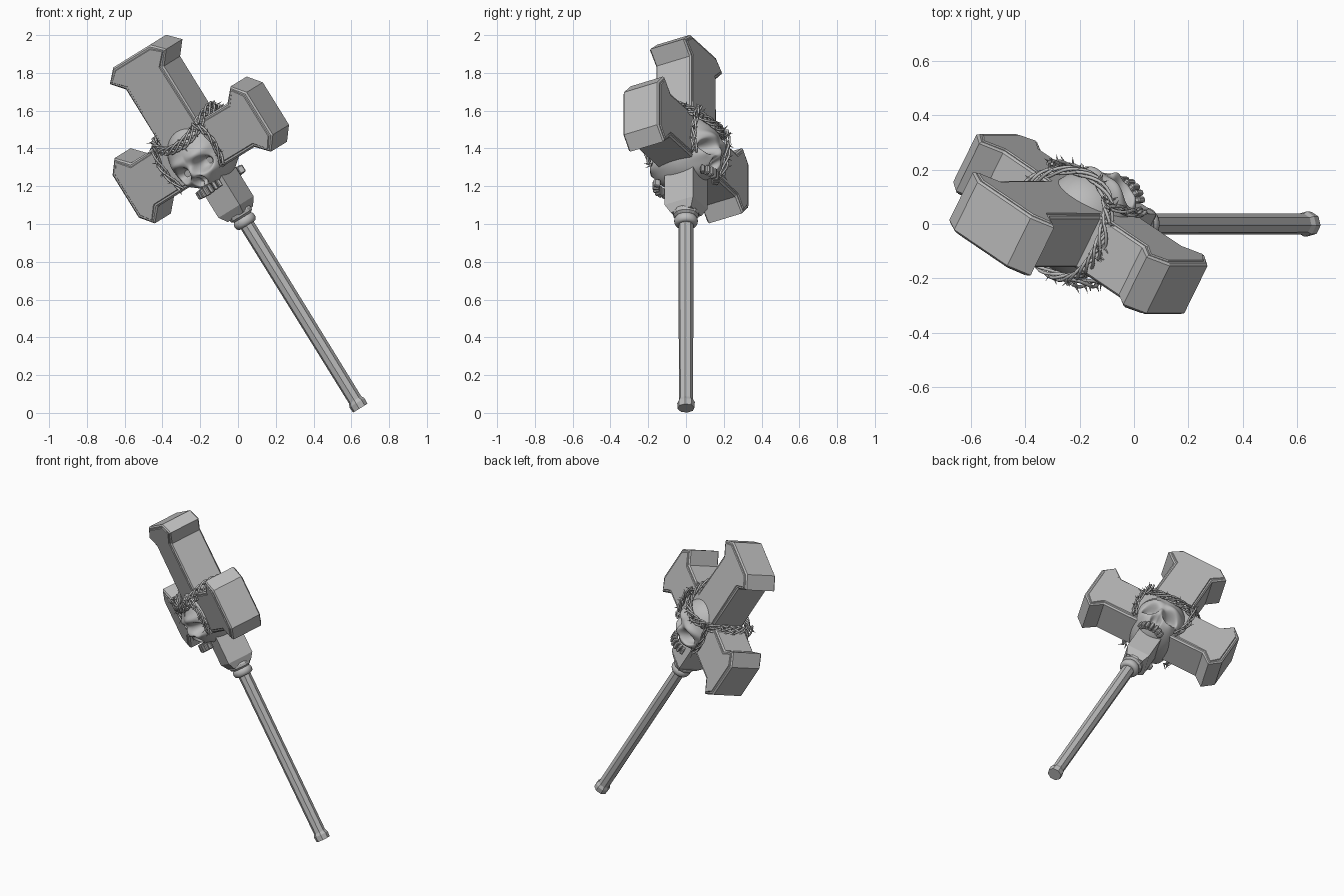
import bpy, bmesh, math, random
from mathutils import Matrix, Vector

random.seed(4)
if "Cube" in bpy.data.objects:
    bpy.data.objects.remove(bpy.data.objects["Cube"])

# Modelled upright along z, then tilted and twisted into its final pose
POSE = (Matrix.Translation((0.641, 0, 0.035))
        @ Matrix.Rotation(math.radians(-31.7), 4, 'Y')
        @ Matrix.Rotation(math.radians(-30), 4, 'Z'))
MID = 1.595     # height of the cross centre along the handle

stone = bpy.data.materials.new("grey stone")
stone.use_nodes = True
GREY = (0.5, 0.5, 0.5, 1)
stone.diffuse_color = GREY
stone.node_tree.nodes["Principled BSDF"].inputs["Base Color"].default_value = GREY


def place(name, data):
    obj = bpy.data.objects.new(name, data)
    bpy.context.collection.objects.link(obj)
    data.materials.append(stone)
    obj.matrix_world = POSE
    return obj


def finish(name, bm, smooth=False):
    bmesh.ops.recalc_face_normals(bm, faces=bm.faces)
    mesh = bpy.data.meshes.new(name)
    bm.to_mesh(mesh)
    bm.free()
    for poly in mesh.polygons:
        poly.use_smooth = smooth
    return place(name, mesh)


def loft(name, sections, sides, smooth=False):
    """Stack of polygon rings (height, x radius, y radius), capped."""
    bm = bmesh.new()
    rings = []
    for z, rx, ry in sections:
        angles = [math.tau * (i + 0.5) / sides for i in range(sides)]
        rings.append([bm.verts.new((rx * math.cos(t), ry * math.sin(t), z)) for t in angles])
    for low, high in zip(rings, rings[1:]):
        for i in range(sides):
            j = (i + 1) % sides
            bm.faces.new((low[i], low[j], high[j], high[i]))
    bm.faces.new(rings[0])
    bm.faces.new(rings[-1])
    return finish(name, bm, smooth)


# Handle, pommel, collar and neck
loft("handle", [(0, .038, .038), (1.18, .04, .04)], 8)
loft("pommel", [(-.012, .045, .045), (.022, .047, .047), (.04, .038, .038)], 8)
collar = [(1.152 + .026 * math.sin(t), .044 + .019 * math.cos(t), .044 + .019 * math.cos(t))
          for t in (math.pi * (k / 8 - .5) for k in range(9))]
loft("collar", collar, 24, True)
loft("neck", [(1.17, .048, .048), (1.185, .068, .068), (1.2, .07, .07), (1.225, .06, .06)], 12)
r2 = math.sqrt(2)
loft("lower_arm", [(1.195, .055 * r2, .062 * r2), (1.24, .076 * r2, .087 * r2),
                   (1.5, .076 * r2, .087 * r2)], 4)

# Cross-shaped head with three flared arms
STEM, FLARE, TIP, HALF = .136, .203, .132, .1
outline = [(STEM, -STEM)]
for k, length in enumerate((.482, .615, .482)):
    turn = Matrix.Rotation(k * math.pi / 2, 2)
    half = [(length - .135, STEM), (length - .065, FLARE), (length, TIP)]
    arm = [(d, -t) for d, t in half] + half[::-1] + [(STEM, STEM)]
    outline += [tuple(turn @ Vector(p)) for p in arm]
bm = bmesh.new()
front = bm.faces.new([bm.verts.new((u, -HALF, MID + a)) for u, a in outline])
res = bmesh.ops.extrude_face_region(bm, geom=[front], use_keep_orig=True)
bmesh.ops.translate(bm, vec=(0, 2 * HALF, 0),
                    verts=[g for g in res["geom"] if isinstance(g, bmesh.types.BMVert)])
bmesh.ops.recalc_face_normals(bm, faces=bm.faces)
# Bevelled rim and a thin raised panel on both broad faces
for thickness, depth in ((.01, .008), (.01, 0), (.004, .005)):
    broad = sorted(bm.faces, key=lambda f: f.calc_area() * abs(f.normal.y))[-2:]
    for face in broad:
        bmesh.ops.inset_region(bm, faces=[face], thickness=thickness, depth=depth)
finish("cross_head", bm)


# Skull with a face on both the front and the back
def spot(x, z, cx, cz, rx, rz, power=2):
    return math.exp(-math.hypot((x - cx) / rx, (z - cz) / rz) ** power)


bm = bmesh.new()
bmesh.ops.create_icosphere(bm, subdivisions=6, radius=1)
for v in bm.verts:
    d = v.co.copy()
    side = 1 if d.y > 0 else -1
    x, z = .168 * d.x, 1.58 + .19 * d.z
    y = .2 * abs(d.y) ** .85
    low = min(1, max(0, (1.55 - z) / .14))
    x *= 1 - .22 * low * low * abs(d.y)
    y += .06 * low * abs(d.y)                            # upper jaw pushed forward
    ax = abs(x)
    facing = min(1, abs(d.y) * 1.6)
    y += facing * .02 * spot(ax, z, .07, 1.592, .06, .025)    # brow
    y += facing * .025 * spot(ax, z, .11, 1.465, .035, .03)   # cheekbone
    y += facing * .015 * spot(ax, z, 0, 1.52, .018, .035)     # nose bridge
    y -= facing * .075 * spot(ax, z, .066, 1.525, .042, .036, 4)  # eye socket
    y -= facing * .05 * spot(ax, z, .012, 1.457, .02, .026, 4)    # nose hole
    y -= facing * .035 * spot(ax, z, .115, 1.41, .03, .035)       # hollow cheek
    v.co = (x, side * max(y, 0), z)
finish("double_skull", bm, True)

# Teeth along both upper jaws
bm = bmesh.new()
for side in (-1, 1):
    for i in range(-3, 4):
        t = i * .3
        pos = Vector((.085 * math.sin(t), side * (.09 + .08 * math.cos(t)), 1.395))
        m = (Matrix.Translation(pos) @ Matrix.Rotation(-side * t, 4, 'Z')
             @ Matrix.Diagonal((.022, .035, .055 - .004 * abs(i), 1)))
        box = bmesh.ops.create_cube(bm, size=1, matrix=m)
        bmesh.ops.bevel(bm, geom=list({e for v in box["verts"] for e in v.link_edges}),
                        offset=.005, segments=1, affect='EDGES')
finish("teeth", bm)

# Crown of thorns: wavy strands around the head, with tails beside each face
paths = []
for k in range(5):
    phase, pts = k * 1.26, []
    for i in range(72):
        t = math.tau * i / 72
        wave = 5 * t + phase
        r = .198 + .012 * math.cos(wave)
        z = 1.712 + .04 * math.cos(2 * t) + .026 * math.sin(wave) + .006 * math.sin(3 * t + k)
        pts.append(Vector((r * math.cos(t), r * math.sin(t), z)))
    paths.append((pts, True))
for sx in (-1, 1):
    for sy in (-1, 1):
        for k in range(3):
            pts = []
            for i in range(14):
                f = i / 13
                wave = 7 * f + 2.1 * k
                pts.append(Vector((sx * (.145 + .03 * math.sin(math.pi * f) + .012 * math.cos(wave)),
                                   sy * (.165 - .03 * f + .012 * math.sin(wave)),
                                   1.74 - .27 * f)))
            paths.append((pts, False))

curve = bpy.data.curves.new("thorn_crown", 'CURVE')
curve.dimensions = '3D'
curve.bevel_depth = .0065
curve.bevel_resolution = 1
curve.use_fill_caps = True
for pts, closed in paths:
    spline = curve.splines.new('POLY')
    spline.points.add(len(pts) - 1)
    for point, co in zip(spline.points, pts):
        point.co = (*co, 1)
    spline.use_cyclic_u = closed
place("thorn_crown", curve)

# Thorns pointing outward from the strands
bm = bmesh.new()
for pts, closed in paths:
    for co in pts[1::5 if closed else 3]:
        out = Vector((co.x, co.y, 0)).normalized()
        out += Vector([random.uniform(-.8, .8) for _ in range(3)])
        m = (Matrix.Translation(co + out.normalized() * .014)
             @ out.to_track_quat('Z', 'Y').to_matrix().to_4x4())
        bmesh.ops.create_cone(bm, cap_ends=True, segments=5, radius1=.006, radius2=0,
                              depth=.038, matrix=m)
finish("thorns", bm)
